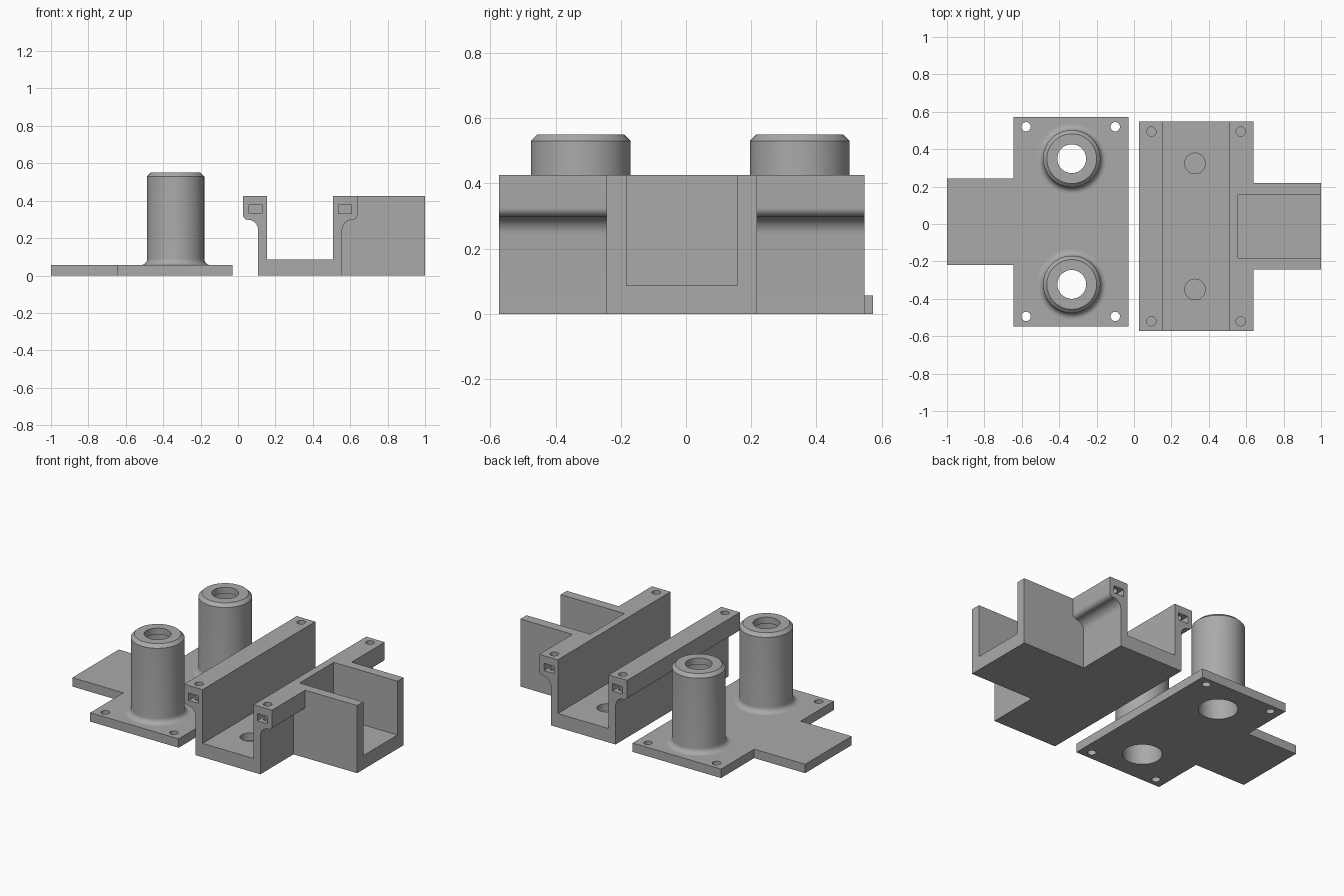
import bpy, bmesh, math
from mathutils import Matrix

if "Cube" in bpy.data.objects:
    bpy.data.objects.remove(bpy.data.objects["Cube"], do_unlink=True)

grey = bpy.data.materials.new("plain grey")
GREY = (0.4, 0.4, 0.4, 1)
grey.diffuse_color = GREY
grey.use_nodes = True
grey.node_tree.nodes["Principled BSDF"].inputs["Base Color"].default_value = GREY


def make(name, bm):
    bmesh.ops.recalc_face_normals(bm, faces=bm.faces)
    me = bpy.data.meshes.new(name)
    bm.to_mesh(me)
    bm.free()
    me.materials.append(grey)
    ob = bpy.data.objects.new(name, me)
    bpy.context.collection.objects.link(ob)
    return ob


def prism(name, points, offset):
    """Extrude a closed outline of 3D points by an offset vector."""
    bm = bmesh.new()
    face = bm.faces.new([bm.verts.new(p) for p in points])
    ext = bmesh.ops.extrude_face_region(bm, geom=[face])
    verts = [g for g in ext["geom"] if isinstance(g, bmesh.types.BMVert)]
    bmesh.ops.translate(bm, verts=verts, vec=offset)
    return make(name, bm)


def add_box(bm, x0, x1, y0, y1, z0, z1):
    m = Matrix.Translation(((x0 + x1) / 2, (y0 + y1) / 2, (z0 + z1) / 2))
    m = m @ Matrix.Diagonal((x1 - x0, y1 - y0, z1 - z0, 1))
    bmesh.ops.create_cube(bm, size=1, matrix=m)


def add_cyl(bm, x, y, r, z0, z1, seg=32):
    bmesh.ops.create_cone(bm, cap_ends=True, segments=seg, radius1=r, radius2=r,
                          depth=z1 - z0, matrix=Matrix.Translation((x, y, (z0 + z1) / 2)))


def boolean(ob, bm, operation):
    tool = make("tool", bm)
    tool.hide_render = True
    mod = ob.modifiers.new("bool", "BOOLEAN")
    mod.operation, mod.solver, mod.object = operation, "EXACT", tool
    activate(ob)
    bpy.ops.object.modifier_apply(modifier=mod.name)
    bpy.data.objects.remove(tool, do_unlink=True)


def activate(ob):
    bpy.ops.object.select_all(action="DESELECT")
    ob.select_set(True)
    bpy.context.view_layer.objects.active = ob


def smooth(ob):
    activate(ob)
    bpy.ops.object.shade_smooth_by_angle(angle=math.radians(30))


def arc(cx, cz, r, a0, a1, n=8):
    angles = [math.radians(a0 + (a1 - a0) * i / n) for i in range(n + 1)]
    return [(cx + r * math.cos(a), cz + r * math.sin(a)) for a in angles]


# Base plate: T outline with corner screw holes and two post bores
PLATE_Y, PLATE_T, POST_X, BORE = 0.013, 0.056, -0.333, 0.113
outline = [(-1, -.231), (-.645, -.231), (-.645, -.56), (-.03, -.56),
           (-.03, .56), (-.645, .56), (-.645, .231), (-1, .231)]
plate = prism("base_plate", [(x, y + PLATE_Y, 0) for x, y in outline], (0, 0, PLATE_T))
cut = bmesh.new()
for s in (-1, 1):
    add_cyl(cut, POST_X, PLATE_Y + s * .336, BORE, -.1, .2, 64)
    for x in (-.577, -.1):
        add_cyl(cut, x, PLATE_Y + s * .507, .025, -.1, .2)
boolean(plate, cut, "DIFFERENCE")
smooth(plate)

# Hollow posts: base fillet, chamfered rim, inner lip
R, FIL, TOP = 0.153, 0.033, 0.55
profile = arc(R + FIL, PLATE_T + FIL, FIL, 270, 180)
profile += [(R, TOP - .02), (R - .02, TOP), (.077, TOP), (.077, TOP - .04),
            (BORE, TOP - .04), (BORE, PLATE_T)]
for name, s in (("front_post", -1), ("back_post", 1)):
    bm = bmesh.new()
    vs = [bm.verts.new((r, 0, z)) for r, z in profile]
    es = [bm.edges.new(p) for p in zip(vs, vs[1:])]
    bmesh.ops.spin(bm, geom=vs + es, cent=(0, 0, 0), axis=(0, 0, 1),
                   angle=math.tau, steps=64, use_duplicate=False)
    bmesh.ops.remove_doubles(bm, verts=bm.verts, dist=1e-5)
    bmesh.ops.translate(bm, verts=bm.verts, vec=(POST_X, PLATE_Y + s * .336, 0))
    post = make(name, bm)
    smooth(post)

# Channel bracket: U section with curved flanges, mirrored about its middle
BY, HALF, MID, H, FLOOR = -0.013, 0.56, 0.332, 0.425, 0.087
side = [(.225, 0)]
side += arc(.225 + .054, .244, .054, 180, 90)
side += arc(.306 - .027, .325, .027, -90, 0)[1:]
side += [(.306, H), (.177, H), (.177, FLOOR)]
section = [(MID + x, z) for x, z in side] + [(MID - x, z) for x, z in reversed(side)]
bracket = prism("channel_bracket", [(x, BY - HALF, z) for x, z in section], (0, 2 * HALF, 0))

# Open tray on the bracket's left side
tray = bmesh.new()
add_box(tray, .53, 1, BY - .231, BY + .231, 0, H)
boolean(bracket, tray, "UNION")
cut = bmesh.new()
add_box(cut, .556, 1.1, BY - .17, BY + .17, FLOOR, .6)
# Shallow round recesses in the channel floor
for s in (-1, 1):
    add_cyl(cut, .326, BY + s * .337, .055, .04, .2)
boolean(bracket, cut, "DIFFERENCE")

# Nut slots in the flange ends, then screw holes from above
slots, holes = bmesh.new(), bmesh.new()
for sx in (-1, 1):
    x = MID + sx * .239
    for sy in (-1, 1):
        ends = sorted((BY + sy * (HALF - .09), BY + sy * (HALF + .1)))
        add_box(slots, x - .035, x + .035, *ends, .331, .377)
        add_cyl(holes, x, BY + sy * .507, .025, .315, .6)
boolean(bracket, slots, "DIFFERENCE")
boolean(bracket, holes, "DIFFERENCE")
smooth(bracket)
